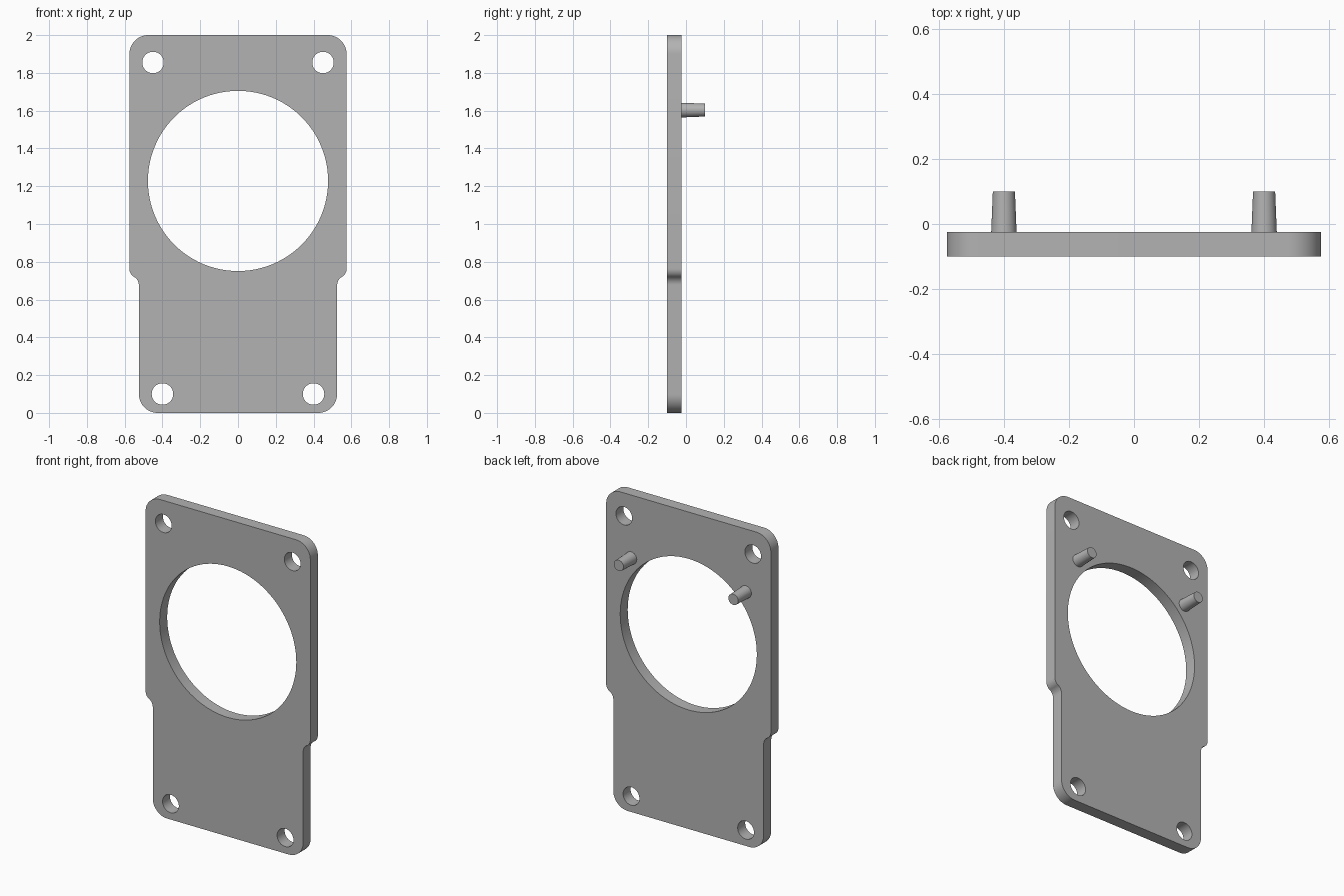
import bpy, bmesh
from math import sin, cos, radians, pi
from mathutils import Matrix

cube = bpy.data.objects.get("Cube")
if cube:
    bpy.data.objects.remove(cube, do_unlink=True)

FRONT, BACK, TIP = -0.1, -0.025, 0.1

grey = bpy.data.materials.new("plain grey")
grey.use_nodes = True
grey.diffuse_color = (0.45, 0.45, 0.45, 1)
grey.node_tree.nodes["Principled BSDF"].inputs["Base Color"].default_value = grey.diffuse_color


def arc(cx, cz, r, start, end, steps):
    angles = [radians(start + (end - start) * i / steps) for i in range(steps + 1)]
    return [(cx + r * cos(a), cz + r * sin(a)) for a in angles]


def circle(cx, cz, r, steps):
    return arc(cx, cz, r, 0, 360, steps)[:-1]


def smooth(obj):
    bpy.ops.object.select_all(action='DESELECT')
    obj.select_set(True)
    bpy.context.view_layer.objects.active = obj
    bpy.ops.object.shade_smooth_by_angle(angle=radians(30))


# Plate outline: right half from bottom to top, with an S-shaped shoulder, mirrored
half = (arc(0.425, 0.1, 0.1, -90, 0, 12)
        + arc(0.575, 0.677, 0.05, 180, 120, 8)
        + arc(0.525, 0.763, 0.05, -60, 0, 8)[1:]
        + arc(0.475, 1.9, 0.1, 0, 90, 12))
outline = half + [(-x, z) for x, z in reversed(half)]

# Large opening and four corner screw holes
loops = [outline, circle(0, 1.228, 0.477, 96)]
for side in (-1, 1):
    loops += [circle(side * 0.45, 1.855, 0.057, 32), circle(side * 0.4, 0.1, 0.057, 32)]

# Filled flat curve, thickened and turned upright
curve = bpy.data.curves.new("mounting_plate", 'CURVE')
curve.dimensions = '2D'
curve.fill_mode = 'BOTH'
curve.extrude = (BACK - FRONT) / 2
for points in loops:
    spline = curve.splines.new('POLY')
    spline.points.add(len(points) - 1)
    for p, (x, z) in zip(spline.points, points):
        p.co = (x, z, 0, 1)
    spline.use_cyclic_u = True
plate = bpy.data.objects.new("mounting_plate", curve)
bpy.context.collection.objects.link(plate)
bpy.ops.object.select_all(action='DESELECT')
plate.select_set(True)
bpy.context.view_layer.objects.active = plate
bpy.ops.object.convert(target='MESH')
plate = bpy.context.object
plate.name = "mounting_plate"

bm = bmesh.new()
bm.from_mesh(plate.data)
bmesh.ops.remove_doubles(bm, verts=bm.verts, dist=0.0005)
bmesh.ops.transform(bm, verts=bm.verts, matrix=Matrix.Translation((0, (FRONT + BACK) / 2, 0))
                    @ Matrix.Rotation(pi / 2, 4, 'X'))
bmesh.ops.recalc_face_normals(bm, faces=bm.faces)
bm.to_mesh(plate.data)
bm.free()
plate.data.materials.clear()
plate.data.materials.append(grey)
smooth(plate)

# Tapered locating pegs on the back
for name, side in (("left_peg", 1), ("right_peg", -1)):
    bm = bmesh.new()
    length = TIP - BACK
    bmesh.ops.create_cone(bm, cap_ends=True, segments=32, radius1=0.039, radius2=0.034, depth=length,
                          matrix=Matrix.Translation((side * 0.4, BACK + length / 2, 1.603))
                          @ Matrix.Rotation(-pi / 2, 4, 'X'))
    mesh = bpy.data.meshes.new(name)
    bm.to_mesh(mesh)
    bm.free()
    mesh.materials.append(grey)
    peg = bpy.data.objects.new(name, mesh)
    bpy.context.collection.objects.link(peg)
    smooth(peg)
